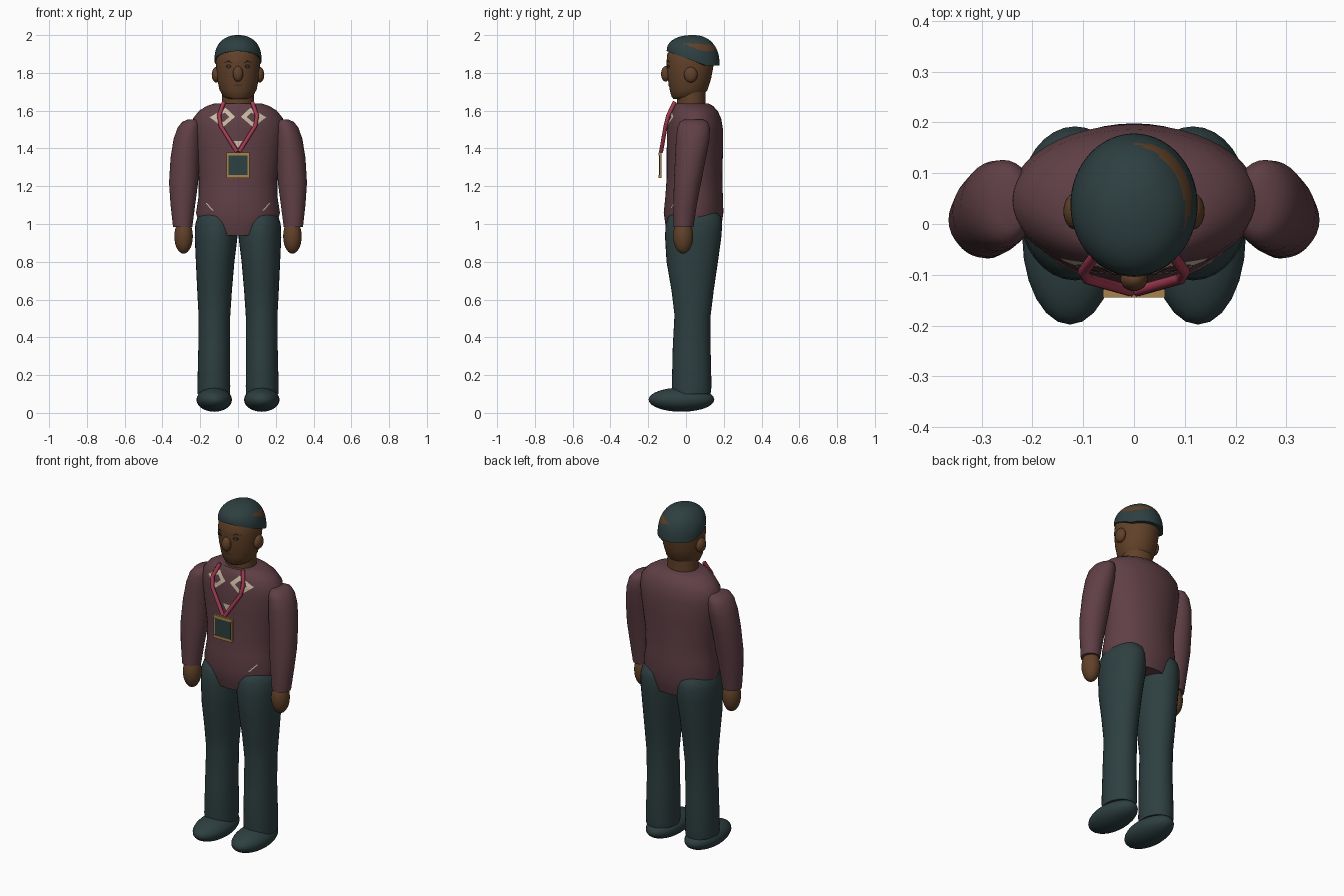
import bpy, bmesh, math
from mathutils import Vector

cube = bpy.data.objects.get("Cube")
if cube:
    bpy.data.objects.remove(cube, do_unlink=True)


def material(name, r, g, b):
    m = bpy.data.materials.new(name)
    m.use_nodes = True
    m.diffuse_color = (r, g, b, 1)
    m.node_tree.nodes["Principled BSDF"].inputs["Base Color"].default_value = (r, g, b, 1)
    return m


MAROON = material("maroon knit", 0.115, 0.050, 0.060)
TEAL = material("dark teal", 0.027, 0.050, 0.052)
SKIN = material("brown skin", 0.120, 0.053, 0.022)
RED = material("crimson cord", 0.38, 0.045, 0.085)
CREAM = material("cream", 0.60, 0.50, 0.38)
GOLD = material("gold", 0.40, 0.23, 0.07)
DARK = material("near black", 0.012, 0.011, 0.011)
LIP = material("lip brown", 0.085, 0.028, 0.018)


def finish(name, bm, *mats, angle=45):
    bmesh.ops.recalc_face_normals(bm, faces=bm.faces)
    me = bpy.data.meshes.new(name)
    bm.to_mesh(me)
    bm.free()
    for m in mats:
        me.materials.append(m)
    ob = bpy.data.objects.new(name, me)
    bpy.context.collection.objects.link(ob)
    bpy.ops.object.select_all(action='DESELECT')
    ob.select_set(True)
    bpy.context.view_layer.objects.active = ob
    bpy.ops.object.shade_smooth_by_angle(angle=math.radians(angle))
    return ob


def bridge(bm, rows):
    for a, b in zip(rows, rows[1:]):
        for i in range(len(a)):
            j = (i + 1) % len(a)
            bm.faces.new((a[i], a[j], b[j], b[i]))


def loft(name, rings, mat, side=1, n=32):
    """Stack of ellipses: (z, centre x, centre y, radius x, radius y)."""
    bm = bmesh.new()
    rows = []
    for z, cx, cy, rx, ry in rings:
        turns = [math.tau * i / n for i in range(n)]
        rows.append([bm.verts.new((side * cx + rx * math.cos(t), cy + ry * math.sin(t), z)) for t in turns])
    bridge(bm, rows)
    bm.faces.new(rows[0])
    bm.faces.new(rows[-1])
    return finish(name, bm, mat)


def ellipsoid(name, centre, radii, mat):
    bm = bmesh.new()
    bmesh.ops.create_uvsphere(bm, u_segments=24, v_segments=14, radius=1)
    for v in bm.verts:
        v.co = Vector(c + r * p for c, r, p in zip(centre, radii, v.co))
    return finish(name, bm, mat)


def box(name, centre, size, mat):
    bm = bmesh.new()
    bmesh.ops.create_cube(bm, size=1)
    for v in bm.verts:
        v.co = Vector(c + s * p for c, s, p in zip(centre, size, v.co))
    return finish(name, bm, mat)


def front_y(rings, x, z):
    """Front surface of a loft at the given x and z."""
    for a, b in zip(rings, rings[1:]):
        if a[0] <= z <= b[0]:
            f = (z - a[0]) / (b[0] - a[0])
            _, cx, cy, rx, ry = [p + f * (q - p) for p, q in zip(a, b)]
            return cy - ry * math.sqrt(max(0, 1 - ((x - cx) / rx) ** 2))


def decal(name, rings, outline, mat, hole=0.0, lift=0.005, steps=6):
    """Thin patch following the front of a loft; hole scales an inner cut-out."""
    pts = []
    for p, q in zip(outline, outline[1:] + outline[:1]):
        pts += [Vector(p).lerp(Vector(q), k / steps) for k in range(steps)]
    mid = sum(pts, Vector((0, 0))) / len(pts)
    bm = bmesh.new()
    rows = []
    for s in (1, (1 + max(hole, 0.05)) / 2, max(hole, 0.05)):
        ring = [mid + (p - mid) * s for p in pts]
        rows.append([bm.verts.new((p.x, front_y(rings, p.x, p.y) - lift, p.y)) for p in ring])
    bridge(bm, rows)
    if not hole:
        bm.faces.new(rows[-1])
    return finish(name, bm, mat)


def oval(cx, cz, rx, rz, n=10):
    return [(cx + rx * math.cos(math.tau * i / n), cz + rz * math.sin(math.tau * i / n)) for i in range(n)]


# Body sections
torso = [(0.94, 0, .04, .17, .135), (0.99, 0, .04, .205, .148), (1.06, 0, .04, .222, .158),
         (1.15, 0, .043, .208, .152), (1.25, 0, .045, .208, .147), (1.40, 0, .047, .232, .149),
         (1.50, 0, .048, .245, .148), (1.56, 0, .046, .238, .140), (1.60, 0, .042, .205, .125),
         (1.625, 0, .035, .165, .108), (1.638, 0, .028, .125, .092)]
head = [(1.662, 0, -.005, .055, .062), (1.675, 0, .005, .078, .082), (1.71, 0, .014, .098, .100),
        (1.77, 0, .018, .111, .115), (1.85, 0, .022, .117, .126), (1.90, 0, .025, .113, .124),
        (1.94, 0, .028, .095, .105), (1.965, 0, .03, .06, .07)]
leg = [(0.10, .128, .03, .086, .100), (0.14, .128, .03, .087, .105), (0.35, .126, .03, .084, .100),
       (0.52, .125, .035, .084, .096), (0.65, .124, .035, .092, .112), (0.80, .121, .033, .102, .136),
       (0.93, .116, .038, .113, .149), (1.00, .116, .042, .110, .150), (1.04, .115, .046, .098, .138),
       (1.07, .115, .05, .075, .105)]
arm = [(0.985, .293, -.013, .051, .053), (1.10, .292, -.005, .065, .062), (1.22, .288, .008, .077, .072),
       (1.35, .280, .024, .077, .082), (1.45, .268, .036, .073, .089), (1.51, .257, .040, .063, .086),
       (1.54, .248, .041, .048, .074), (1.553, .240, .041, .028, .050)]

loft("sweater_body", torso, MAROON, n=48)
loft("head", head, SKIN, n=40)
loft("neck", [(1.60, 0, .028, .086, .076), (1.70, 0, .028, .086, .076)], SKIN)
ellipsoid("nose", (0, -.108, 1.795), (.027, .024, .041), SKIN)

for side, label in ((1, "left"), (-1, "right")):
    # Limbs
    loft(label + "_trouser_leg", leg, TEAL, side)
    loft(label + "_sleeve", arm, MAROON, side)
    ellipsoid(label + "_hand", (side * .288, -.015, .935), (.049, .053, .092), SKIN)
    ellipsoid(label + "_shoe", (side * .126, -.024, .07), (.094, .174, .064), TEAL)
    ellipsoid(label + "_ear", (side * .115, .025, 1.79), (.024, .036, .041), SKIN)

    # Face details
    decal(label + "_eye", head, oval(side * .05, 1.834, .015, .011), DARK, lift=.003, steps=2)
    decal(label + "_iris", head, oval(side * .05, 1.834, .006, .006), SKIN, lift=.006, steps=2)
    brow = [(.028, 1.850), (.05, 1.860), (.076, 1.853), (.05, 1.868)]
    decal(label + "_brow", head, [(side * x, z) for x, z in brow], DARK, lift=.004)

    # Collar points and pocket slits
    collar = [(.015, 1.568), (.065, 1.615), (.150, 1.565), (.080, 1.512)]
    decal(label + "_collar", torso, [(side * x, z) for x, z in collar], CREAM, hole=.5)
    slit = [(.130, 1.072), (.166, 1.112), (.170, 1.108), (.136, 1.070)]
    decal(label + "_pocket_slit", torso, [(side * x, z) for x, z in slit], CREAM)

    # Lanyard cord
    curve = bpy.data.curves.new(label + "_cord", 'CURVE')
    curve.dimensions = '3D'
    curve.bevel_depth = .011
    curve.bevel_resolution = 2
    curve.use_fill_caps = True
    path = [(.075, -.060, 1.645), (.100, -.094, 1.575), (.092, -.108, 1.52), (.006, -.132, 1.382)]
    spline = curve.splines.new('POLY')
    spline.points.add(len(path) - 1)
    for point, (x, y, z) in zip(spline.points, path):
        point.co = (side * x, y, z, 1)
    curve.materials.append(RED)
    bpy.context.collection.objects.link(bpy.data.objects.new(label + "_cord", curve))

decal("mouth", head, oval(0, 1.735, .024, .005), LIP, lift=.003, steps=2)
decal("shirt_notch", torso, [(-.024, 1.44), (.024, 1.44), (0, 1.402)], CREAM)

# Badge: gold plate with a dark panel and raised bars
box("badge_frame", (0, -.134, 1.311), (.122, .010, .136), GOLD)
box("badge_panel", (0, -.140, 1.311), (.102, .005, .106), TEAL)
for z in (1.252, 1.370):
    box("badge_bar", (0, -.140, z), (.122, .010, .016), GOLD)

# Hair cap with a slanted edge and a shaved crescent
bm = bmesh.new()
rows, count, layers = [], 72, 28
for k in range(layers + 2):
    t = min(k + 0.3, layers) / layers * math.pi / 2
    row = []
    for i in range(count):
        a = math.tau * i / count
        slope = min(1, max(0, (0.5 - math.sin(a)) / 1.5))
        edge = 1.838 + 0.077 * slope
        r = math.sin(t) ** 0.9 * (0.85 if k > layers else 1)
        z = edge + (2.0 - edge) * math.cos(t) ** 0.85
        row.append(bm.verts.new((.125 * r * math.cos(a), .038 + .140 * r * math.sin(a), z)))
    rows.append(row)
bridge(bm, rows)
bm.faces.new(rows[0])
for f in bm.faces:
    c = f.calc_center_median()
    u, v = c.x / .125, (c.y - .038) / .140
    sweep = (math.degrees(math.atan2(v, u)) + 25) / 115
    if 0 < sweep < 1 and abs(math.hypot(u, v) - .85) < .075 * math.sin(math.pi * sweep):
        f.material_index = 1
finish("hair", bm, TEAL, SKIN, angle=60)
